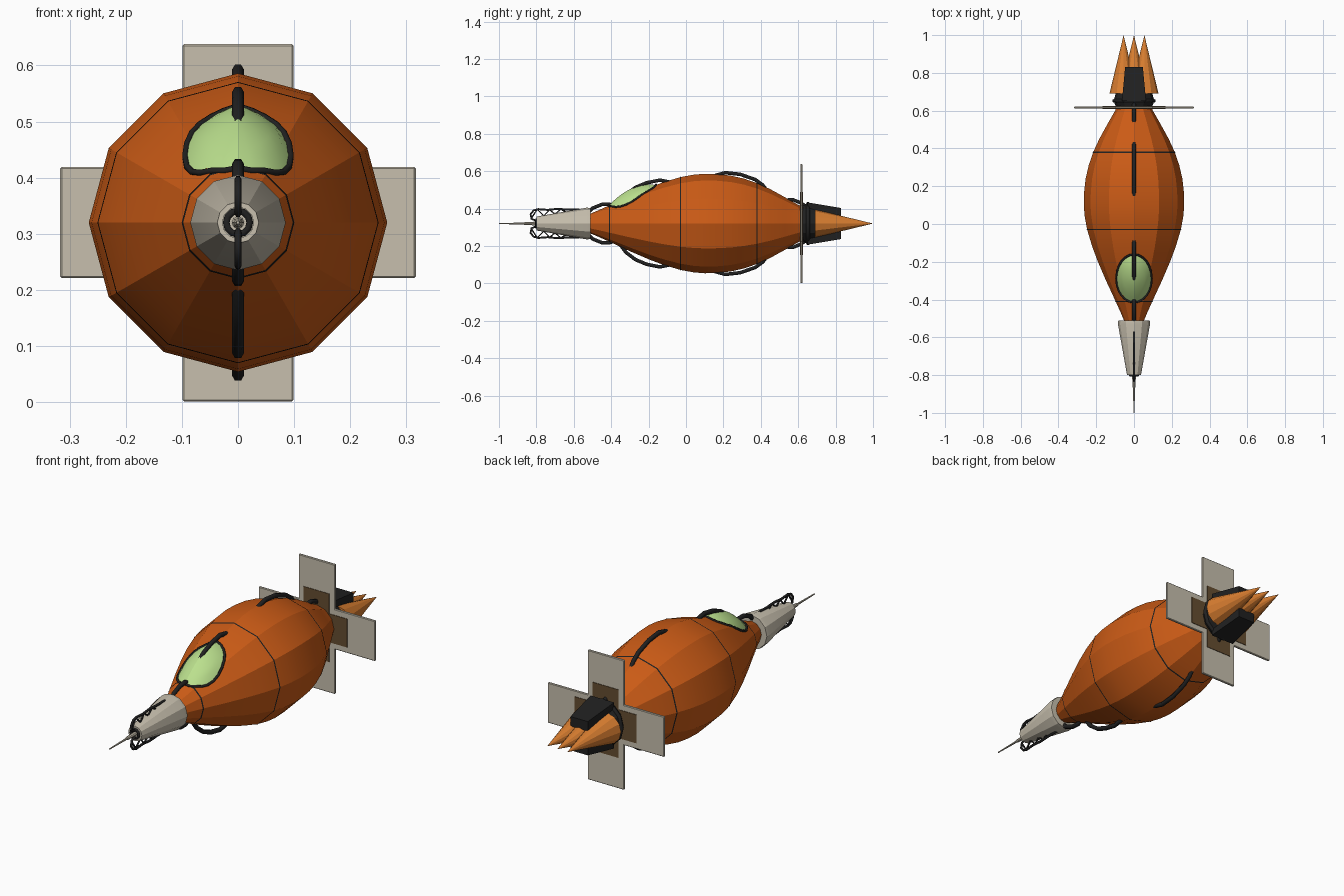
import bpy, bmesh, math
from mathutils import Vector

cube = bpy.data.objects.get("Cube")
if cube:
    bpy.data.objects.remove(cube, do_unlink=True)

AXIS = 0.32  # height of the hull's centre line


def material(name, rgb):
    m = bpy.data.materials.new(name)
    m.use_nodes = True
    m.diffuse_color = (*rgb, 1)
    m.node_tree.nodes["Principled BSDF"].inputs["Base Color"].default_value = (*rgb, 1)
    return m


orange = material("hull orange", (0.60, 0.105, 0.008))
flame = material("exhaust orange", (0.70, 0.21, 0.03))
beige = material("pale beige", (0.57, 0.52, 0.42))
black = material("soft black", (0.015, 0.015, 0.015))
green = material("canopy green", (0.50, 0.75, 0.27))
brown = material("fin brown", (0.13, 0.075, 0.03))


def finish(name, bm, mat, smooth=True):
    bmesh.ops.recalc_face_normals(bm, faces=bm.faces)
    mesh = bpy.data.meshes.new(name)
    bm.to_mesh(mesh)
    bm.free()
    obj = bpy.data.objects.new(name, mesh)
    bpy.context.collection.objects.link(obj)
    mesh.materials.append(mat)
    if smooth:
        select(obj)
        bpy.ops.object.shade_smooth_by_angle(angle=math.radians(25))
    return obj


def select(obj):
    bpy.ops.object.select_all(action='DESELECT')
    obj.select_set(True)
    bpy.context.view_layer.objects.active = obj


def lathe(name, profile, mat, sides=12, x=0.0):
    """Turn (y, radius) points around the long axis."""
    bm = bmesh.new()
    rings = []
    for y, r in profile:
        if r == 0:
            rings.append([bm.verts.new((x, y, AXIS))] * sides)
        else:
            angles = [2 * math.pi * i / sides for i in range(sides)]
            rings.append([bm.verts.new((x + r * math.sin(a), y, AXIS + r * math.cos(a)))
                          for a in angles])
    for a, b in zip(rings, rings[1:]):
        for i in range(sides):
            j = (i + 1) % sides
            corners = list(dict.fromkeys((a[i], a[j], b[j], b[i])))
            bm.faces.new(corners)
    return finish(name, bm, mat)


def tube(name, points, radius, mat, closed=False):
    curve = bpy.data.curves.new(name, 'CURVE')
    curve.dimensions = '3D'
    curve.bevel_depth = radius
    curve.bevel_resolution = 1
    curve.use_fill_caps = True
    spline = curve.splines.new('POLY')
    spline.points.add(len(points) - 1)
    for p, co in zip(spline.points, points):
        p.co = (*co, 1)
    spline.use_cyclic_u = closed
    obj = bpy.data.objects.new(name, curve)
    bpy.context.collection.objects.link(obj)
    curve.materials.append(mat)
    select(obj)
    bpy.ops.object.convert(target='MESH')
    return obj


def box(name, size, centre, mat, bevel=0.0):
    bm = bmesh.new()
    bmesh.ops.create_cube(bm, size=1)
    for v in bm.verts:
        v.co = Vector(a * b for a, b in zip(v.co, size)) + Vector(centre)
    obj = finish(name, bm, mat, smooth=False)
    if bevel:
        mod = obj.modifiers.new("bevel", 'BEVEL')
        mod.width = bevel
        mod.segments = 1
    return obj


def ring(name, y, radius, thickness, mat, sides=12):
    pts = [(radius * math.sin(2 * math.pi * i / sides), y,
            AXIS + radius * math.cos(2 * math.pi * i / sides)) for i in range(sides)]
    return tube(name, pts, thickness, mat, closed=True)


# Hull
HULL = [(-0.53, 0.045), (-0.47, 0.070), (-0.41, 0.097), (-0.30, 0.148), (-0.20, 0.191),
        (-0.12, 0.221), (-0.03, 0.248), (0.04, 0.261), (0.10, 0.266), (0.17, 0.264),
        (0.24, 0.256), (0.31, 0.240), (0.38, 0.216), (0.45, 0.184), (0.53, 0.140),
        (0.60, 0.100), (0.65, 0.080)]
lathe("hull", [(-0.53, 0)] + HULL + [(0.65, 0)], orange)


def hull_radius(y):
    for (y0, r0), (y1, r1) in zip(HULL, HULL[1:]):
        if y0 <= y <= y1:
            return r0 + (r1 - r0) * (y - y0) / (y1 - y0)
    return 0.08


def hull_top(x, y):
    """Height of the twelve-sided hull above its axis."""
    r, x = hull_radius(y), abs(x)
    return min(r - 0.268 * x, 1.366 * r - x, 3.73 * (r - x))


# Panel seams
for n, y in enumerate((-0.41, -0.03, 0.38)):
    lathe(f"hull_seam_{n + 1}", [(y - 0.003, hull_radius(y - 0.003) + 0.002),
                                 (y + 0.003, hull_radius(y + 0.003) + 0.002)], black)


# Canopy: a shallow dome draped on the hull
def canopy_point(rho, angle, lift=0.0):
    x = 0.094 * rho * math.sin(angle)
    y = -0.288 + 0.127 * rho * math.cos(angle)
    return (x, y, AXIS + hull_top(x, y) + 0.036 * (1 - rho * rho) + lift)


STEPS, LEVELS = 24, 5
turn = [2 * math.pi * i / STEPS for i in range(STEPS)]
bm = bmesh.new()
tip = bm.verts.new(canopy_point(0, 0))
previous = [tip] * STEPS
for level in range(1, LEVELS + 1):
    row = [bm.verts.new(canopy_point(level / LEVELS, a)) for a in turn]
    for i in range(STEPS):
        j = (i + 1) % STEPS
        bm.faces.new(list(dict.fromkeys((previous[i], previous[j], row[j], row[i]))))
    previous = row
finish("canopy", bm, green)
tube("canopy_frame", [canopy_point(1, a, 0.002) for a in turn], 0.006, black, closed=True)

# Nose cone, spike and mouth ring
lathe("nose_cone", [(-0.51, 0), (-0.51, 0.083), (-0.53, 0.085), (-0.80, 0.037),
                    (-0.80, 0.028), (-0.77, 0.028), (-0.77, 0)], beige)
ring("nose_ring", -0.80, 0.021, 0.007, black)
lathe("nose_spike", [(-0.77, 0.011), (-0.86, 0.008), (-0.87, 0.005), (-1.0, 0.003), (-1.0, 0)],
      beige, sides=8)

# Pipes that weave in and out of the hull, and nose trusses, above and below
PIPES = {
    "nose": [(-0.53, 0.05), (-0.50, 0.082), (-0.45, 0.102), (-0.41, 0.104), (-0.38, 0.09)],
    "front": [(-0.35, 0.115), (-0.32, 0.155), (-0.27, 0.193), (-0.21, 0.218),
              (-0.14, 0.232), (-0.09, 0.222)],
    "rear": [(0.15, 0.255), (0.21, 0.272), (0.29, 0.263), (0.37, 0.235), (0.41, 0.206), (0.43, 0.18)],
    "tail": [(0.54, 0.125), (0.57, 0.128), (0.61, 0.112), (0.65, 0.085)],
}
RAIL = [(-0.80, 0.015), (-0.826, 0.025), (-0.831, 0.05), (-0.815, 0.07), (-0.79, 0.077),
        (-0.74, 0.073), (-0.69, 0.078), (-0.63, 0.075), (-0.57, 0.075)]
BRACE = [(-0.826, 0.03), (-0.795, 0.076), (-0.76, 0.04), (-0.73, 0.074), (-0.70, 0.05),
         (-0.67, 0.077), (-0.64, 0.06)]
for side, s in (("upper", 1), ("lower", -1)):
    def place(path):
        return [(0, y, AXIS + s * r) for y, r in path]
    for name, path in PIPES.items():
        tube(f"{side}_{name}_pipe", place(path), 0.011, black)
    tube(f"{side}_nose_rail", place(RAIL), 0.006, black)
    tube(f"{side}_nose_brace", place(BRACE), 0.005, black)

# Crossed tail fins with brown reinforcing plates
FIN_Y = 0.617
box("vertical_fin", (0.198, 0.012, 0.637), (0, FIN_Y, 0.3195), beige, 0.003)
box("horizontal_fin", (0.634, 0.0118, 0.198), (0, FIN_Y, AXIS), beige, 0.003)
box("vertical_fin_plate", (0.14, 0.017, 0.335), (0, FIN_Y, AXIS), brown)
box("horizontal_fin_plate", (0.335, 0.0168, 0.14), (0, FIN_Y, AXIS), brown)

# Engine mount
lathe("engine_mount", [(0.62, 0), (0.62, 0.095), (0.65, 0.108), (0.70, 0.095), (0.70, 0)], black)
ring("engine_ring", 0.652, 0.106, 0.010, black)

# Exhaust cones, side by side
for name, x in (("right", -0.055), ("middle", 0), ("left", 0.055)):
    lathe(f"{name}_exhaust_cone", [(0.69, 0), (0.69, 0.075), (1.0, 0)], flame, x=x)

# Tapered guards above and below the exhaust
for side, s in (("upper", 1), ("lower", -1)):
    bm = bmesh.new()
    bmesh.ops.create_cube(bm, size=1)
    for v in bm.verts:
        back = v.co.y > 0
        outer = v.co.z > 0
        half = 0.047 if back else 0.064
        z = (0.083 if outer else 0.035) if back else (0.113 if outer else 0.05)
        v.co = (math.copysign(half, v.co.x), 0.83 if back else 0.65, AXIS + s * z)
    finish(f"{side}_exhaust_guard", bm, black, smooth=False)
